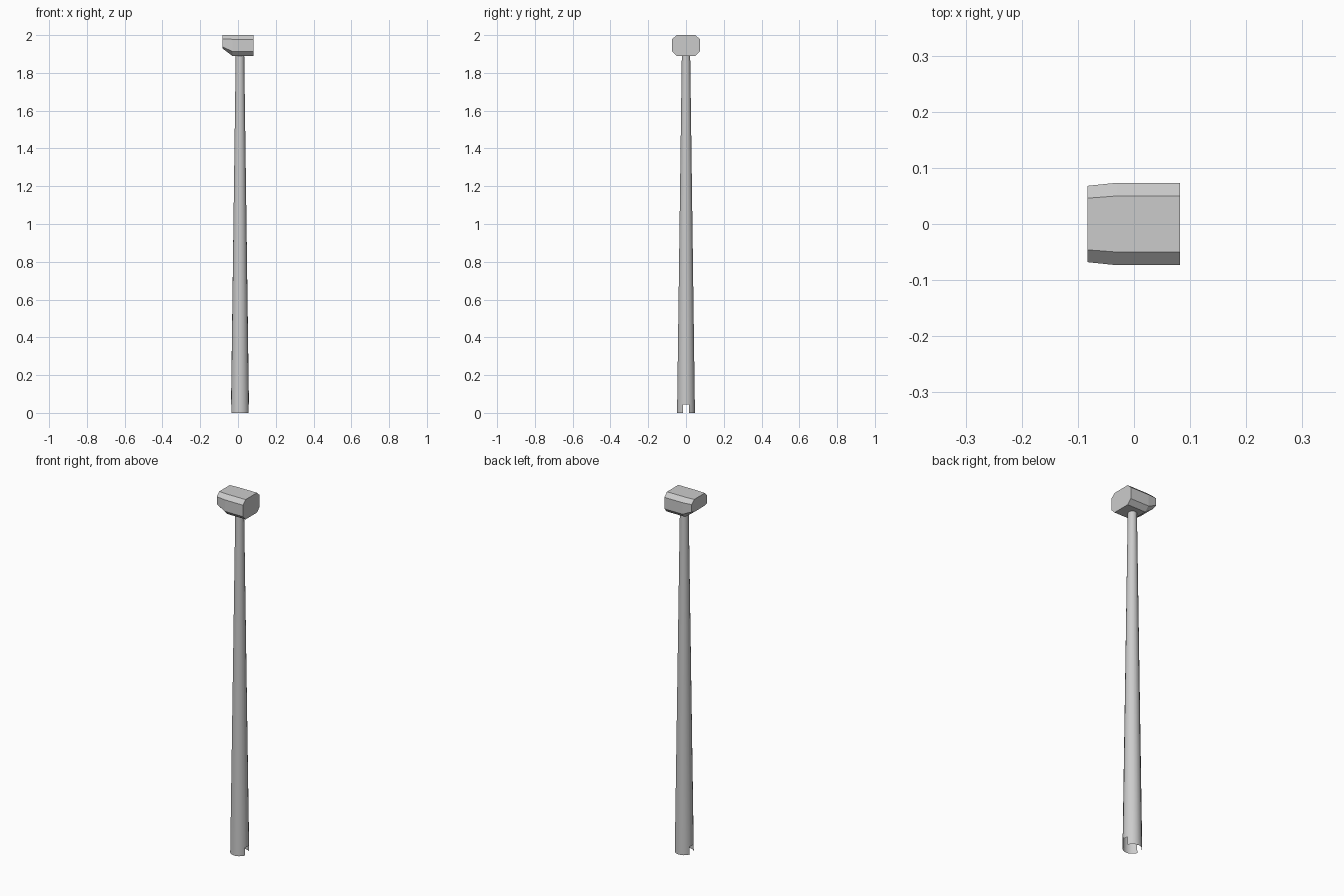
import bpy, bmesh, math

if "Cube" in bpy.data.objects:
    bpy.data.objects.remove(bpy.data.objects["Cube"])


def make_object(name, bm):
    bmesh.ops.recalc_face_normals(bm, faces=bm.faces)
    mesh = bpy.data.meshes.new(name)
    bm.to_mesh(mesh)
    bm.free()
    obj = bpy.data.objects.new(name, mesh)
    bpy.context.collection.objects.link(obj)
    return obj


def loft(bm, rings, skip=lambda level, i: False):
    """Join successive closed rings with quads."""
    loops = [[bm.verts.new(p) for p in ring] for ring in rings]
    for level, (a, b) in enumerate(zip(loops, loops[1:])):
        n = len(a)
        for i in range(n):
            if not skip(level, i):
                j = (i + 1) % n
                bm.faces.new((a[i], a[j], b[j], b[i]))
    return loops


# Tapered hollow pole with a slot through both sides at the foot
SIDES, POLE_X = 18, 0.0105
R_FOOT, R_TOP, Z_TOP, Z_SLOT = 0.048, 0.0225, 1.892, 0.044


def pole_ring(z):
    r = R_FOOT + (R_TOP - R_FOOT) * z / Z_TOP
    return [(POLE_X + r * math.cos(2 * math.pi * i / SIDES),
             r * math.sin(2 * math.pi * i / SIDES), z) for i in range(SIDES)]


bm = bmesh.new()
slot_faces = {SIDES - 1, 0, SIDES // 2 - 1, SIDES // 2}
loft(bm, [pole_ring(z) for z in (0, Z_SLOT, Z_TOP)],
     lambda level, i: level == 0 and i in slot_faces)
pole = make_object("pole", bm)
for poly in pole.data.polygons:
    poly.use_smooth = True


# Eight-sided head, tapering upward and inward at its left end
def head_ring(x, y_out, y_in, z_bottom, z_low, z_high, z_top=2.0):
    half = [(y_in, z_bottom), (y_out, z_low), (y_out, z_high), (y_in, z_top)]
    outline = half + [(-y, z) for y, z in reversed(half)]
    return [(x, y, z) for y, z in outline]


bm = bmesh.new()
ends = loft(bm, [head_ring(-0.083, 0.068, 0.046, 1.930, 1.938, 1.979),
                 head_ring(-0.030, 0.0735, 0.050, 1.890, 1.914, 1.978),
                 head_ring(0.082, 0.0735, 0.050, 1.890, 1.914, 1.978)])
bm.faces.new(ends[0])
bm.faces.new(ends[-1])
make_object("head", bm)
